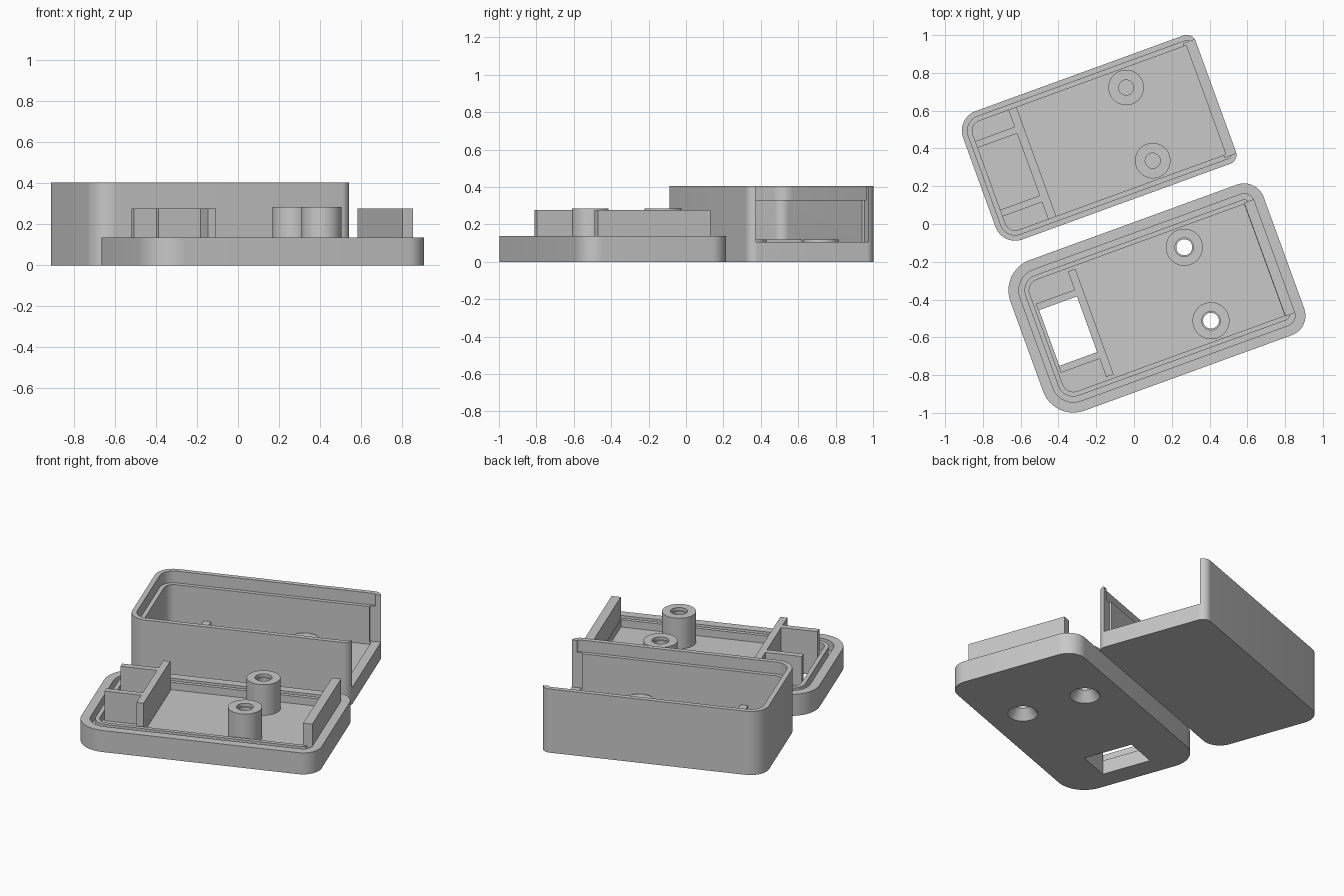
import bpy, bmesh, math

if "Cube" in bpy.data.objects:
    bpy.data.objects.remove(bpy.data.objects["Cube"])

plastic = bpy.data.materials.new("grey plastic")
plastic.diffuse_color = (0.58, 0.58, 0.58, 1)
plastic.use_nodes = True
plastic.node_tree.nodes["Principled BSDF"].inputs["Base Color"].default_value = plastic.diffuse_color


def mesh_object(name, bm):
    bmesh.ops.recalc_face_normals(bm, faces=bm.faces)
    me = bpy.data.meshes.new(name)
    bm.to_mesh(me)
    bm.free()
    me.materials.append(plastic)
    ob = bpy.data.objects.new(name, me)
    bpy.context.collection.objects.link(ob)
    return ob


def loft(name, low, high, z0, z1):
    """Closed solid between two outlines with equal point counts."""
    bm = bmesh.new()
    a = [bm.verts.new((x, y, z0)) for x, y in low]
    b = [bm.verts.new((x, y, z1)) for x, y in high]
    n = len(a)
    bm.faces.new(a[::-1])
    bm.faces.new(b)
    for i in range(n):
        bm.faces.new((a[i], a[(i + 1) % n], b[(i + 1) % n], b[i]))
    return mesh_object(name, bm)


def slab(name, rect, radii, inset, z0, z1):
    """Rounded rectangle; radii are for the left and right ends."""
    x0, x1, y0, y1 = rect
    x0, x1, y0, y1 = x0 + inset, x1 - inset, y0 + inset, y1 - inset
    rl, rr = (max(r - inset, 0.006) for r in radii)
    pts = []
    for cx, cy, r, start in ((x1 - rr, y1 - rr, rr, 0), (x0 + rl, y1 - rl, rl, 90),
                             (x0 + rl, y0 + rl, rl, 180), (x1 - rr, y0 + rr, rr, 270)):
        for k in range(13):
            t = math.radians(start + 7.5 * k)
            pts.append((cx + r * math.cos(t), cy + r * math.sin(t)))
    return loft(name, pts, pts, z0, z1)


def block(name, x0, x1, y0, y1, z0, z1):
    pts = [(x0, y0), (x1, y0), (x1, y1), (x0, y1)]
    return loft(name, pts, pts, z0, z1)


def cone(name, x, y, r0, r1, z0, z1):
    ring = [(math.cos(i * math.tau / 40), math.sin(i * math.tau / 40)) for i in range(40)]
    return loft(name, [(x + r0 * c, y + r0 * s) for c, s in ring],
                [(x + r1 * c, y + r1 * s) for c, s in ring], z0, z1)


def combine(ob, operation, *others):
    for o in others:
        m = ob.modifiers.new("bool", 'BOOLEAN')
        m.operation, m.solver, m.object = operation, 'EXACT', o
        bpy.context.view_layer.objects.active = ob
        bpy.ops.object.modifier_apply(modifier=m.name)
        bpy.data.objects.remove(o)
    return ob


boss_x = 0.206

# ---- deep case: floor, stepped rim and open end
case_rect, case_r, case_mid = (-0.696, 0.636, 0.126, 0.849), (0.11, 0.05), 0.488
case = slab("case", case_rect, case_r, 0, 0, 0.405)
combine(case, 'DIFFERENCE',
        slab("cavity", case_rect, case_r, 0.055, 0.09, 0.5),
        slab("rim_step", case_rect, case_r, 0.03, 0.33, 0.5),
        block("end_opening", 0.57, 0.7, case_mid - 0.32, case_mid + 0.32, 0.105, 0.5))

# low screw bosses and low ribs on the case floor
combine(case, 'UNION',
        block("main_rib", -0.42, -0.375, case_mid - 0.312, case_mid + 0.312, 0.08, 0.12))
for s in (-1, 1):
    y = case_mid + s * 0.206
    a, b = sorted((case_mid + s * 0.175, case_mid + s * 0.212))
    combine(case, 'UNION', cone("boss", boss_x, y, 0.094, 0.094, 0.08, 0.12),
            block("cross_rib", -0.65, -0.40, a, b, 0.08, 0.12))
    combine(case, 'DIFFERENCE', cone("hole", boss_x, y, 0.04, 0.04, 0.05, 0.2))

# ---- lid: tray with a groove running round an inner ridge
lid_rect, lid_r, lid_mid = (-0.757, 0.692, -0.838, 0.01), (0.17, 0.11), -0.413
lid = slab("lid", lid_rect, lid_r, 0, 0, 0.137)
groove = combine(slab("groove", lid_rect, lid_r, 0.055, 0.075, 0.3), 'DIFFERENCE',
                 slab("ridge", lid_rect, lid_r, 0.085, 0.0, 0.4))
combine(lid, 'DIFFERENCE', groove, slab("cavity", lid_rect, lid_r, 0.11, 0.09, 0.3))

# long rib beside the window and the plate closing the open end
combine(lid, 'UNION',
        block("main_rib", -0.417, -0.375, lid_mid - 0.297, lid_mid + 0.297, 0.08, 0.278),
        block("end_plate", 0.584, 0.639, lid_mid - 0.32, lid_mid + 0.32, 0.07, 0.278))

# tall screw bosses with countersunk holes, and cross ribs
for s in (-1, 1):
    y = lid_mid + s * 0.207
    a, b = sorted((lid_mid + s * 0.157, lid_mid + s * 0.194))
    combine(lid, 'UNION', cone("boss", boss_x, y, 0.098, 0.098, 0.08, 0.285),
            block("cross_rib", -0.635, -0.40, a, b, 0.08, 0.278))
    combine(lid, 'DIFFERENCE', cone("hole", boss_x, y, 0.042, 0.042, -0.1, 0.4),
            cone("recess", boss_x, y, 0.049, 0.049, 0.265, 0.4),
            cone("countersink", boss_x, y, 0.102, 0.038, -0.02, 0.065))

# window through the lid
combine(lid, 'DIFFERENCE',
        block("window", -0.63, -0.417, lid_mid - 0.157, lid_mid + 0.157, -0.1, 0.3))

# ---- both halves lie turned on the ground
for ob in (case, lid):
    ob.rotation_euler.z = math.radians(20)
    ob.location.x = 0.002
    bpy.ops.object.select_all(action='DESELECT')
    ob.select_set(True)
    bpy.context.view_layer.objects.active = ob
    bpy.ops.object.shade_smooth_by_angle(angle=math.radians(30))
